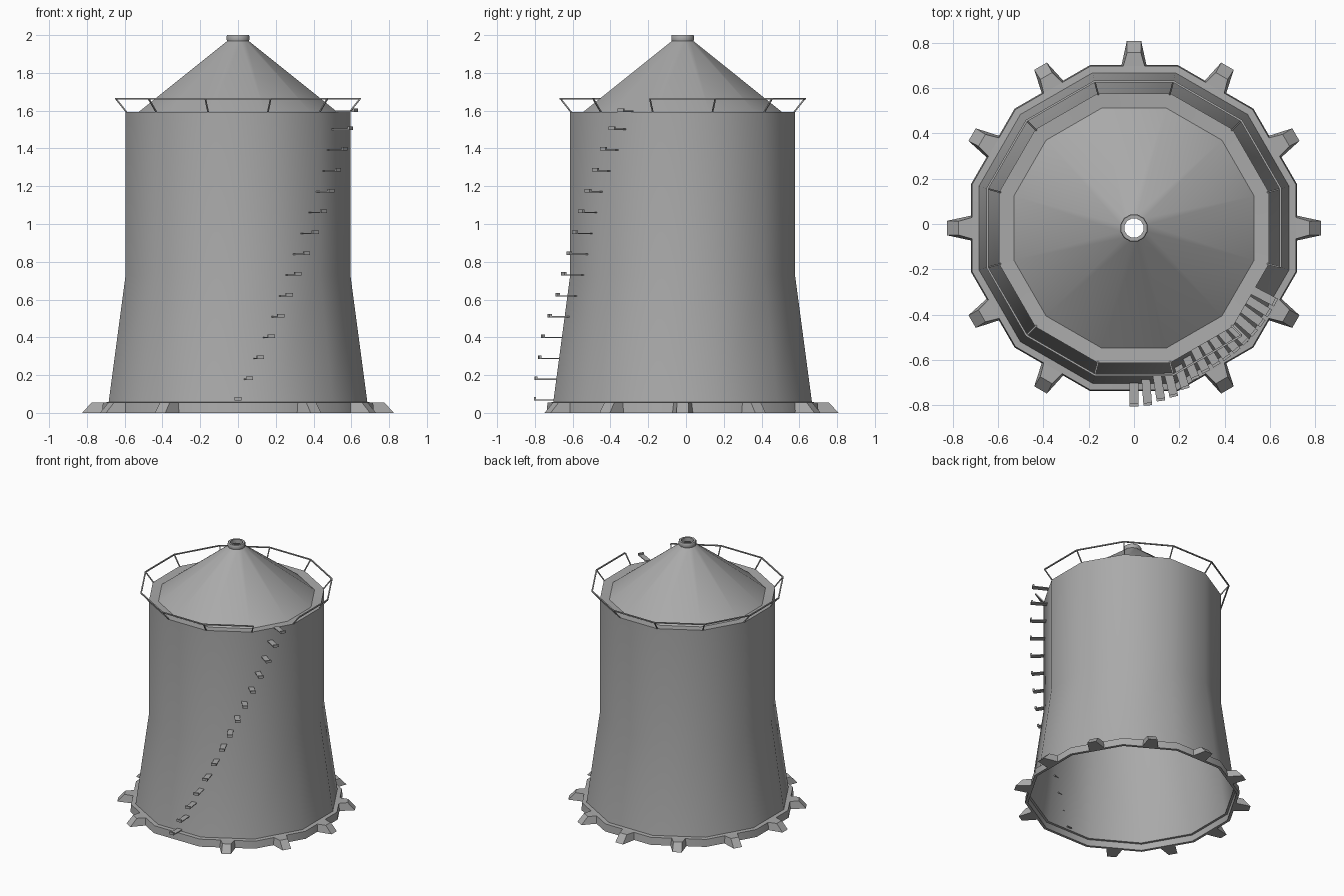
import bpy, bmesh
from math import pi, cos, sin, radians
from mathutils import Vector, Matrix

if "Cube" in bpy.data.objects:
    bpy.data.objects.remove(bpy.data.objects["Cube"])

CY = -0.018            # tank axis sits slightly behind the stair overhang
SIDES = 12
K = 1 / cos(pi / SIDES)  # flat distance -> corner radius

steel = bpy.data.materials.new("dark_steel")
steel.diffuse_color = (.4, .4, .4, 1)
steel.use_nodes = True
steel.node_tree.nodes["Principled BSDF"].inputs["Base Color"].default_value = steel.diffuse_color


def finish(name, bm, angle=None):
    bmesh.ops.recalc_face_normals(bm, faces=bm.faces)
    me = bpy.data.meshes.new(name)
    bm.to_mesh(me)
    bm.free()
    me.materials.append(steel)
    ob = bpy.data.objects.new(name, me)
    ob.location.y = CY
    bpy.context.collection.objects.link(ob)
    if angle:
        bpy.ops.object.select_all(action='DESELECT')
        ob.select_set(True)
        bpy.context.view_layer.objects.active = ob
        bpy.ops.object.shade_smooth_by_angle(angle=radians(angle))
    return ob


def polar(r, deg, z):
    a = radians(deg)
    return Vector((r * cos(a), r * sin(a), z))


def lathe(name, profile, closed=False, n=SIDES, angle=40):
    """Turn (flat distance, z) points around the axis, flats facing the axes."""
    bm = bmesh.new()
    rings = [[bm.verts.new(polar(r / cos(pi / n), 360 / n * (i + .5), z))
              for i in range(n)] for r, z in profile]
    pairs = list(zip(rings, rings[1:]))
    if closed:
        pairs.append((rings[-1], rings[0]))
    for a, b in pairs:
        for i in range(n):
            j = (i + 1) % n
            bm.faces.new((a[i], a[j], b[j], b[i]))
    return finish(name, bm, angle)


def hexa(bm, pts):
    """Six-sided block from 4 bottom and 4 top points."""
    v = [bm.verts.new(p) for p in pts]
    for f in ((0, 1, 2, 3), (4, 5, 6, 7), (0, 1, 5, 4),
              (1, 2, 6, 5), (2, 3, 7, 6), (3, 0, 4, 7)):
        bm.faces.new([v[i] for i in f])


def box(bm, x0, x1, y, z0, z1, m):
    hexa(bm, [m @ Vector((a, b, z)) for z in (z0, z1)
              for a, b in ((x0, -y), (x1, -y), (x1, y), (x0, y))])


# Shell: flared wall, roof with flat edge, open at the bottom
lathe("tank_wall", [(.685, .055), (.595, .73), (.595, 1.594)])
lathe("roof", [(.595, 1.594), (.53, 1.59), (.058, 1.968), (.042, 1.98)])
lathe("roof_vent", [(.058, 1.968), (.06, 1.975), (.06, 1.995), (.057, 2.0),
                    (.042, 2.0), (.042, 1.97)], closed=True)

# Base ring: thin skirt with a narrow ledge up to the wall
lathe("base_ring", [(.70, 0), (.72, 0), (.715, .055), (.685, .057),
                    (.685, .05), (.70, .048)], closed=True)

# Tapered anchor feet, none where the stair begins
bm = bmesh.new()
for k in range(12):
    if k == 9:
        continue
    m = Matrix.Rotation(radians(30 * k), 4, 'Z')
    hexa(bm, [m @ Vector(p) for p in (
        (.705, -.058, 0), (.825, -.032, 0), (.825, .032, 0), (.705, .058, 0),
        (.705, -.05, .055), (.775, -.03, .055), (.775, .03, .055), (.705, .05, .055))])
finish("anchor_feet", bm)

# Stair treads winding up the wall, each with an upturned outer lip
tips = [.787, .785, .772, .765, .745, .72, .71]
bm = bmesh.new()
for i in range(15):
    tip = tips[i] if i < len(tips) else .708
    z = min(.065 + i * .1103, 1.594)
    m = Matrix.Rotation(radians(270 + 4.45 * i), 4, 'Z')
    box(bm, tip - .115, tip, .019, z, z + .006, m)
    box(bm, tip - .012, tip, .019, z + .006, z + .018, m)
finish("stair_treads", bm)


# Guard rail: leaning posts and a top rail, with a gap at the stair head
def bar(bm, a, b, t):
    q = (b - a).to_track_quat('Z', 'Y').to_matrix().to_4x4()
    m = Matrix.Translation(a) @ q
    box(bm, -t, t, t, 0, (b - a).length, m)


bm = bmesh.new()
angles = [-15 + 30 * k for k in range(12)]
for d in angles:
    bar(bm, polar(.590 * K, d, 1.592), polar(.646 * K, d, 1.663), .0035)
finish("rail_posts", bm)

bm = bmesh.new()
rings = []
for d in angles:
    rings.append([bm.verts.new(polar(r * K, d, z)) for r, z in
                  ((.643, 1.660), (.652, 1.660), (.652, 1.668), (.643, 1.668))])
for a, b in zip(rings, rings[1:]):
    for i in range(4):
        j = (i + 1) % 4
        bm.faces.new((a[i], a[j], b[j], b[i]))
bm.faces.new(rings[0])
bm.faces.new(rings[-1])
finish("top_rail", bm)
